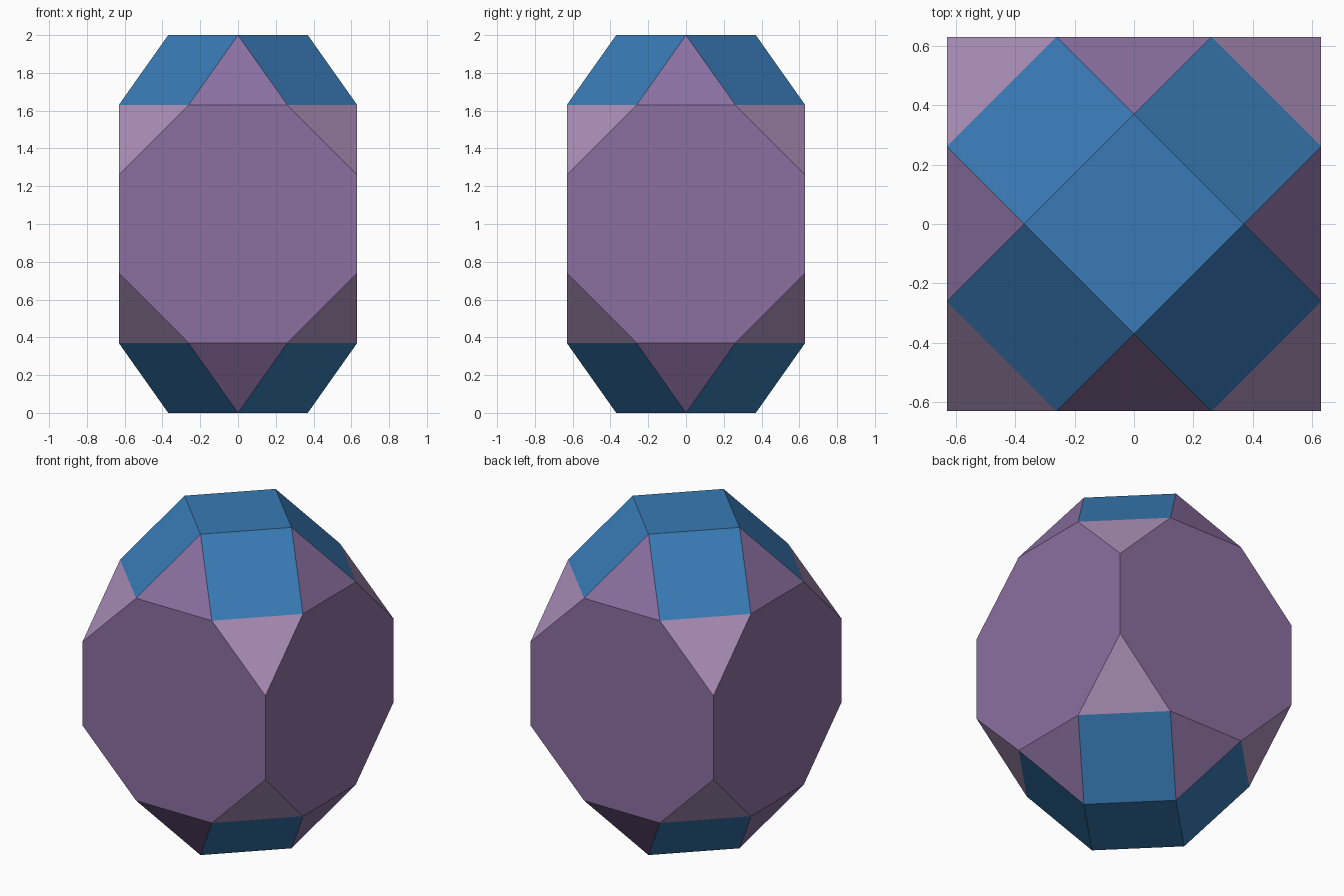
import bpy, bmesh, math

if "Cube" in bpy.data.objects:
    bpy.data.objects.remove(bpy.data.objects["Cube"])

# All edges of the solid share one length; total height is 2
E = 2 / (1 + 2 * math.sqrt(2))
D = E / math.sqrt(2)      # half diagonal of the cap square
H = E / 2
W = D + H                 # half width of the body


def material(name, rgb):
    m = bpy.data.materials.new(name)
    m.diffuse_color = (*rgb, 1)
    m.use_nodes = True
    m.node_tree.nodes["Principled BSDF"].inputs["Base Color"].default_value = m.diffuse_color
    return m


blue = material("blue", (0.04, 0.195, 0.46))
purple = material("purple", (0.258, 0.16, 0.355))
mauve = material("pale mauve", (0.40, 0.27, 0.475))

bm = bmesh.new()


def face(points, index):
    f = bm.faces.new([bm.verts.new(p) for p in points])
    f.material_index = index


def turned(points, k, flip):
    """Quarter turns about z, optionally reflected about mid height."""
    out = []
    for x, y, z in points:
        for _ in range(k):
            x, y = -y, x
        out.append((x, y, 1 - z if flip else 1 + z))
    return out


# Heights above the middle: cap, shoulder, corner
T, S, C = 1, 1 - D, H
for flip in (False, True):
    # Square cap
    face(turned([(D, 0, T), (0, D, T), (-D, 0, T), (0, -D, T)], 0, flip), 0)
    for k in range(4):
        # Sloping square, shoulder triangle, corner triangle
        face(turned([(D, 0, T), (W, H, S), (H, W, S), (0, D, T)], k, flip), 0)
        face(turned([(D, 0, T), (W, -H, S), (W, H, S)], k, flip), 1)
        face(turned([(W, H, S), (W, W, C), (H, W, S)], k, flip), 2)

# Large octagonal sides
octagon = [(W, -H, S), (W, -W, C), (W, -W, -C), (W, -H, -S),
           (W, H, -S), (W, W, -C), (W, W, C), (W, H, S)]
for k in range(4):
    face(turned(octagon, k, False), 1)

bmesh.ops.remove_doubles(bm, verts=bm.verts, dist=1e-4)
bmesh.ops.recalc_face_normals(bm, faces=bm.faces)
mesh = bpy.data.meshes.new("faceted_solid")
bm.to_mesh(mesh)
bm.free()
for m in (blue, purple, mauve):
    mesh.materials.append(m)
bpy.context.collection.objects.link(bpy.data.objects.new("faceted_solid", mesh))
